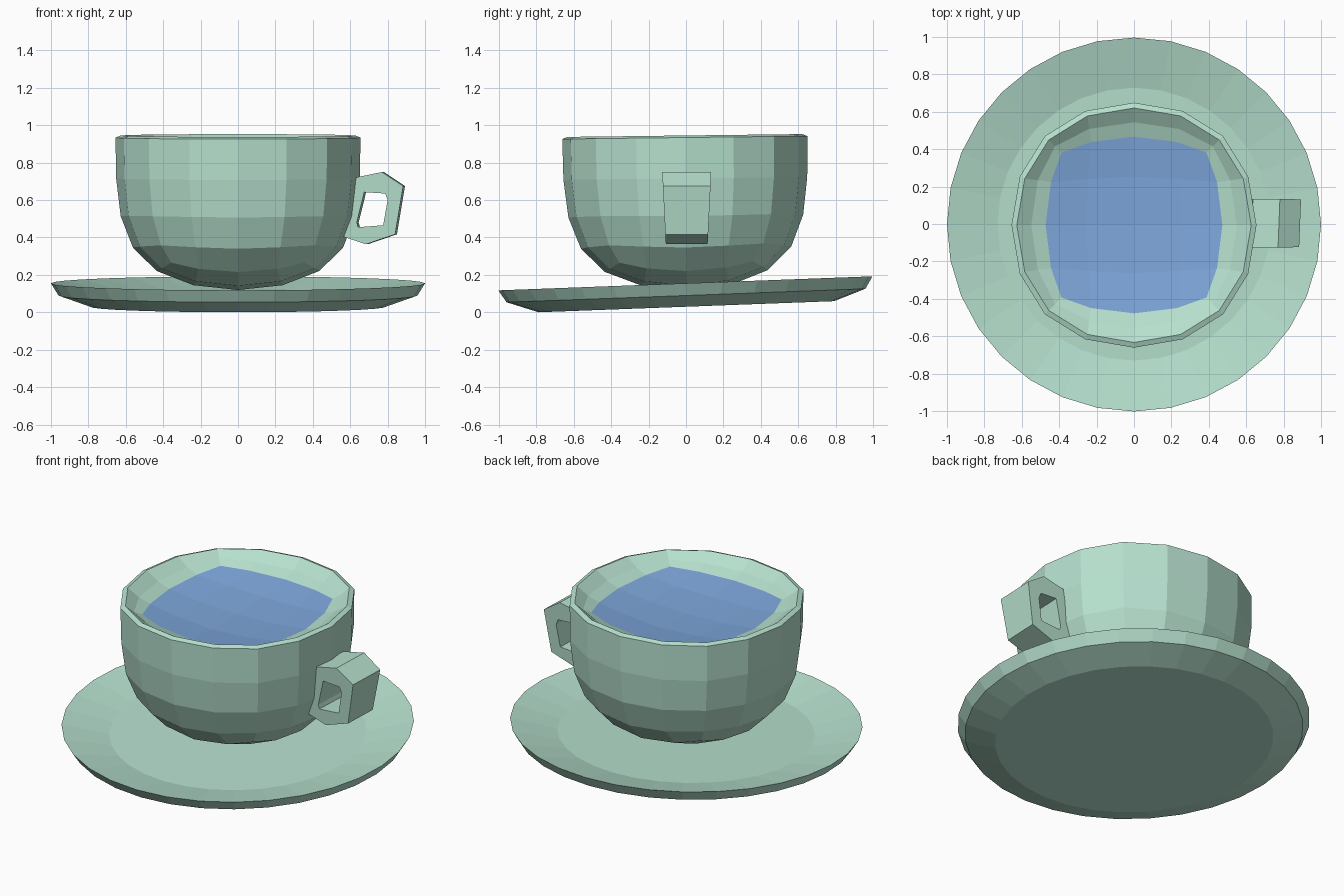
import bpy, bmesh, math
from mathutils import Matrix

if "Cube" in bpy.data.objects:
    bpy.data.objects.remove(bpy.data.objects["Cube"])


def material(name, rgb):
    m = bpy.data.materials.new(name)
    m.diffuse_color = (*rgb, 1)
    m.use_nodes = True
    m.node_tree.nodes["Principled BSDF"].inputs["Base Color"].default_value = m.diffuse_color
    return m


GREEN = material("glaze", (0.47, 0.75, 0.62))
BLUE = material("blue_liquid", (0.21, 0.39, 0.72))


def add(name, bm, mat, loc=(0, 0, 0), tilt=0):
    me = bpy.data.meshes.new(name)
    bm.to_mesh(me)
    bm.free()
    me.materials.append(mat)
    ob = bpy.data.objects.new(name, me)
    ob.location = loc
    ob.rotation_euler.x = tilt
    bpy.context.collection.objects.link(ob)
    return ob


def rounded_open_box(scale, z):
    """Open-topped cube, smoothed into a low-poly bowl shape."""
    bm = bmesh.new()
    bmesh.ops.create_cube(bm, size=2)
    top = [f for f in bm.faces if f.normal.z > 0.5]
    bmesh.ops.delete(bm, geom=top, context='FACES')
    ob = add("bowl_cage", bm, GREEN)
    sub = ob.modifiers.new("round", 'SUBSURF')
    sub.levels = sub.render_levels = 2
    dg = bpy.context.evaluated_depsgraph_get()
    me = bpy.data.meshes.new_from_object(ob.evaluated_get(dg))
    bpy.data.objects.remove(ob)
    bm = bmesh.new()
    bm.from_mesh(me)
    for f in bm.faces:
        f.smooth = False
    floor = []
    for f in bm.faces:
        c = f.calc_center_median()
        if -c.z > max(abs(c.x), abs(c.y)):
            floor.append(f)
    bm.transform(Matrix.Translation((0, 0, z)) @ Matrix.Diagonal((*scale, 1)))
    return bm, floor


def border(bm):
    """Boundary points sorted by angle."""
    vs = {v for e in bm.edges if e.is_boundary for v in e.verts}
    return [v.co.copy() for v in sorted(vs, key=lambda v: math.atan2(v.co.y, v.co.x))]


def skin(bm, loops, closed=False):
    """Quads between successive closed loops of points."""
    rings = [[bm.verts.new(p) for p in lp] for lp in loops]
    pairs = list(zip(rings, rings[1:]))
    if closed:
        pairs.append((rings[-1], rings[0]))
    for a, b in pairs:
        for i in range(len(a)):
            j = (i + 1) % len(a)
            bm.faces.new((a[i], a[j], b[j], b[i]))
    return rings


TILT, OFFSET = 0.012, (0, 0.005, 0)

# Liquid: shallow floor of a flattened bowl, just below the rim
bm, floor = rounded_open_box((0.775, 0.775, 0.14), 0.953)
bmesh.ops.delete(bm, geom=[f for f in bm.faces if f not in floor], context='FACES')
shore = border(bm)
bmesh.ops.reverse_faces(bm, faces=bm.faces)
add("liquid", bm, BLUE, OFFSET, TILT)

# Cup: outer bowl, bevelled rim and a sloping inner band down to the liquid
bm, _ = rounded_open_box((0.7145, 0.7145, 0.443), 0.491)
rim = border(bm)
lip = [(p.x * 0.957, p.y * 0.957, p.z + 0.011) for p in rim]
band = [(s.x + 0.5 * (p[0] - s.x), s.y + 0.5 * (p[1] - s.y),
         s.z + 0.36 * (p[2] - s.z)) for s, p in zip(shore, lip)]
skin(bm, [rim, lip, band, shore])
bmesh.ops.remove_doubles(bm, verts=bm.verts, dist=0.0005)
add("cup", bm, GREEN, OFFSET, TILT)

# Saucer: lathed profile, slightly tilted
SIDES = 32
profile = [(0.79, 0.03), (0.96, 0.09), (1.0, 0.155), (0.73, 0.095)]
bm = bmesh.new()
rings = skin(bm, [[(r * math.cos(2 * math.pi * i / SIDES),
                    r * math.sin(2 * math.pi * i / SIDES), z)
                   for i in range(SIDES)] for r, z in profile])
bm.faces.new(rings[0][::-1])
bm.faces.new(rings[-1])
add("saucer", bm, GREEN, (0, 0.003, 0), 0.0375)

# Handle: six-sided ring, a little narrower at the bottom and at the front
outer = [(0.636, 0.72), (0.78, 0.75), (0.893, 0.675),
         (0.85, 0.417), (0.695, 0.364), (0.567, 0.406)]
inner = [(0.685, 0.642), (0.797, 0.635), (0.81, 0.60),
         (0.786, 0.465), (0.652, 0.455), (0.645, 0.48)]


def side_loop(points, side):
    shift = -0.01 if side < 0 else 0
    return [(x + shift, side * (0.112 + 0.05 * (z - 0.37)) + 0.004, z)
            for x, z in points]


bm = bmesh.new()
skin(bm, [side_loop(outer, -1), side_loop(outer, 1),
          side_loop(inner, 1), side_loop(inner, -1)], closed=True)
bmesh.ops.recalc_face_normals(bm, faces=bm.faces)
add("handle", bm, GREEN)
